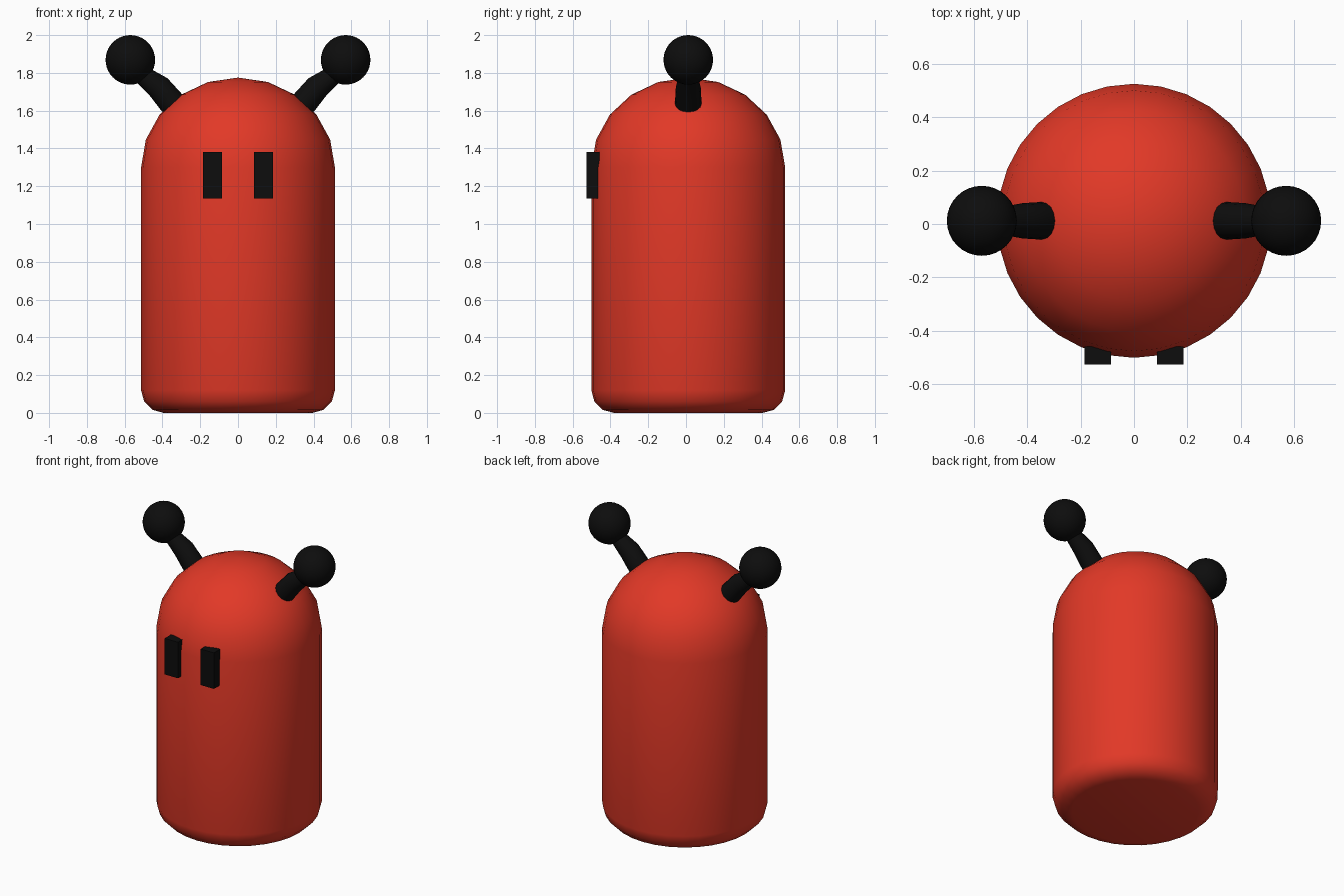
import bpy, bmesh, math
from mathutils import Vector

if "Cube" in bpy.data.objects:
    bpy.data.objects.remove(bpy.data.objects["Cube"])

CY = 0.012  # centre line of the body in y


def material(name, rgb):
    m = bpy.data.materials.new(name)
    m.diffuse_color = (*rgb, 1)
    m.use_nodes = True
    m.node_tree.nodes["Principled BSDF"].inputs["Base Color"].default_value = m.diffuse_color
    return m


red = material("red", (0.76, 0.04, 0.02))
black = material("black", (0.004, 0.004, 0.004))


def finish(bm, name, mat, angle=None):
    bmesh.ops.recalc_face_normals(bm, faces=bm.faces)
    me = bpy.data.meshes.new(name)
    bm.to_mesh(me)
    bm.free()
    me.materials.append(mat)
    ob = bpy.data.objects.new(name, me)
    bpy.context.collection.objects.link(ob)
    if angle:
        bpy.ops.object.select_all(action='DESELECT')
        ob.select_set(True)
        bpy.context.view_layer.objects.active = ob
        bpy.ops.object.shade_smooth_by_angle(angle=math.radians(angle))
    return ob


def skin(bm, rings):
    """Bridge equal rings of vertices and cap both ends."""
    n = len(rings[0])
    for a, b in zip(rings, rings[1:]):
        for i in range(n):
            j = (i + 1) % n
            bm.faces.new((a[i], a[j], b[j], b[i]))
    bm.faces.new(rings[0])
    bm.faces.new(rings[-1])


# Body: rounded foot, straight wall, faceted dome
R, N = 0.513, 32
profile = []
for k in range(4):
    a = math.radians(30 * k)
    profile.append((R - 0.12 + 0.12 * math.sin(a), 0.12 - 0.12 * math.cos(a)))
for k in range(5):
    a = math.radians(18 * k)
    profile.append((R * math.cos(a), 1.30 + 0.475 * math.sin(a)))
bm = bmesh.new()
rings = [[bm.verts.new((r * math.cos(2 * math.pi * i / N),
                        CY + r * math.sin(2 * math.pi * i / N), z))
          for i in range(N)] for r, z in profile]
skin(bm, rings)
top = [f for f in bm.faces if all(v in rings[-1] for v in f.verts)]
pole = bmesh.ops.poke(bm, faces=top)["verts"][0]
pole.co.z = 1.775
finish(bm, "body", red, 40)

for side, label in ((-1, "left"), (1, "right")):
    # Eye: upright block set into the front
    bm = bmesh.new()
    bmesh.ops.create_cube(bm, size=1)
    for v in bm.verts:
        v.co = (side * 0.136 + v.co.x * 0.10, -0.492 + v.co.y * 0.068,
                1.258 + v.co.z * 0.246)
    finish(bm, label + "_eye", black)

    # Antenna stem: bent, tapering tube
    path = [(0.30, 1.585, 0.070), (0.355, 1.648, 0.070),
            (0.418, 1.723, 0.066), (0.51, 1.793, 0.049), (0.57, 1.85, 0.047)]
    bm = bmesh.new()
    rings = []
    for k, (x, z, r) in enumerate(path):
        a, b = path[max(k - 1, 0)], path[min(k + 1, len(path) - 1)]
        d = Vector((b[0] - a[0], 0, b[1] - a[1])).normalized()
        u = Vector((d.z, 0, -d.x))
        ring = []
        for i in range(16):
            t = 2 * math.pi * i / 16
            p = Vector((x, CY, z)) + u * (r * math.cos(t)) + Vector((0, r * math.sin(t), 0))
            ring.append(bm.verts.new((side * p.x, p.y, p.z)))
        rings.append(ring)
    skin(bm, rings)
    finish(bm, label + "_antenna_stem", black, 40)

    # Antenna ball
    bm = bmesh.new()
    bmesh.ops.create_uvsphere(bm, u_segments=32, v_segments=20, radius=0.131)
    bmesh.ops.translate(bm, vec=(side * 0.57, CY, 1.869), verts=bm.verts)
    finish(bm, label + "_antenna_ball", black, 40)
